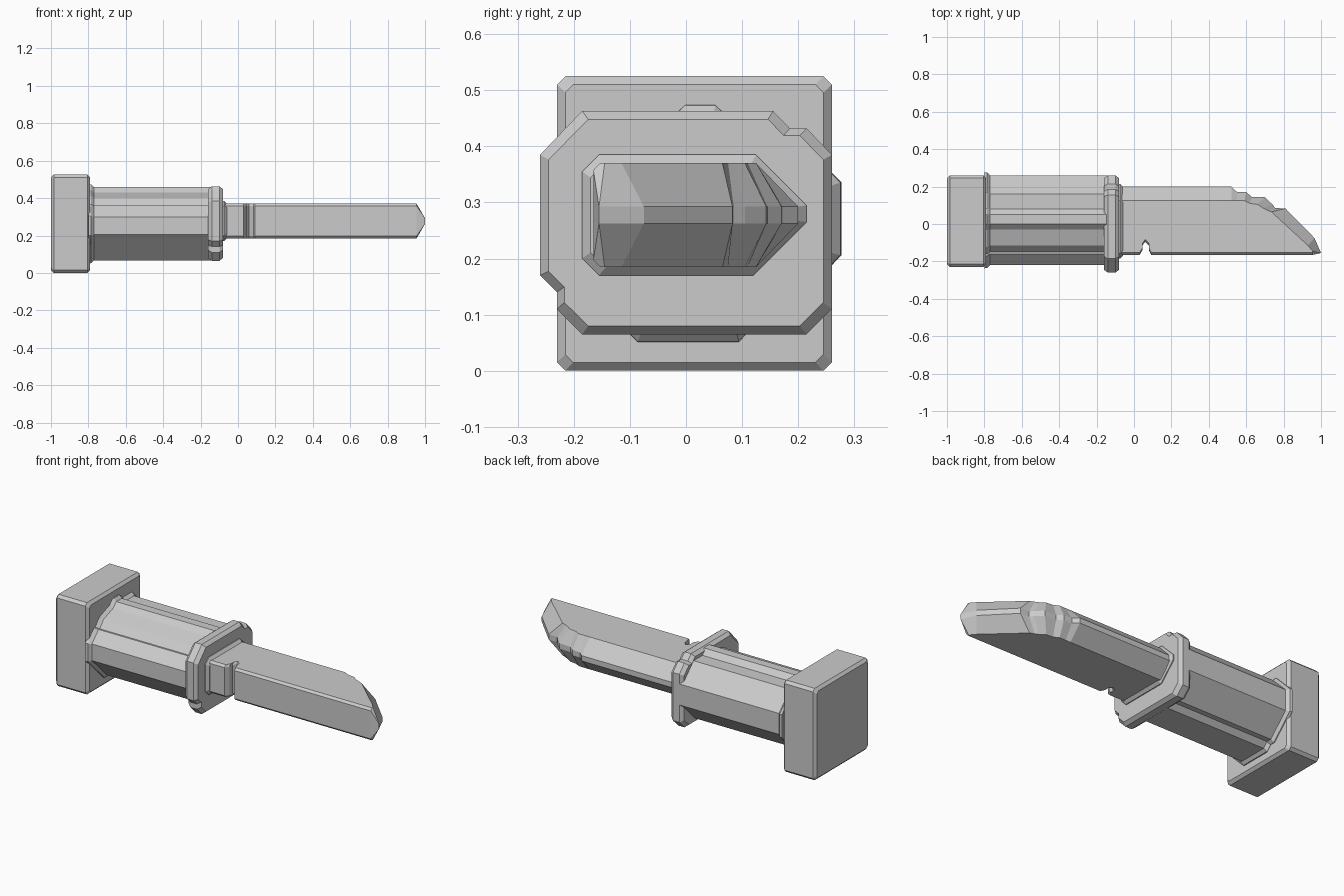
import bpy, bmesh

if "Cube" in bpy.data.objects:
    bpy.data.objects.remove(bpy.data.objects["Cube"], do_unlink=True)

GREY = (0.6, 0.6, 0.6, 1)
steel = bpy.data.materials.new("plain grey")
steel.diffuse_color = GREY
steel.use_nodes = True
steel.node_tree.nodes["Principled BSDF"].inputs["Base Color"].default_value = GREY


def loft(name, rings):
    """Skin closed rings of equal length and cap both ends."""
    bm = bmesh.new()
    loops = [[bm.verts.new(p) for p in ring] for ring in rings]
    n = len(loops[0])
    for a, b in zip(loops, loops[1:]):
        for i in range(n):
            j = (i + 1) % n
            bm.faces.new((a[i], a[j], b[j], b[i]))
    bm.faces.new(loops[0][::-1])
    bm.faces.new(loops[-1])
    bmesh.ops.recalc_face_normals(bm, faces=bm.faces[:])
    mesh = bpy.data.meshes.new(name)
    bm.to_mesh(mesh)
    bm.free()
    mesh.materials.append(steel)
    ob = bpy.data.objects.new(name, mesh)
    bpy.context.collection.objects.link(ob)
    return ob


def along_x(name, section, stations):
    """Loft a (y, z) section along x; each station is (x, outward growth)."""
    ys, zs = zip(*section)
    cy, cz = (min(ys) + max(ys)) / 2, (min(zs) + max(zs)) / 2
    hy, hz = max(ys) - cy, max(zs) - cz
    rings = []
    for x, grow in stations:
        rings.append([(x, cy + (y - cy) * (1 + grow / hy),
                       cz + (z - cz) * (1 + grow / hz)) for y, z in section])
    return loft(name, rings)


# Pommel: chamfered block
B = 0.015
pommel = [(-0.23, B), (-0.23 + B, 0), (0.26 - B, 0), (0.26, B),
          (0.26, 0.525 - B), (0.26 - B, 0.525), (-0.23 + B, 0.525), (-0.23, 0.525 - B)]
along_x("pommel", pommel, [(-1, -B), (-1 + B, 0), (-0.79 - B, 0), (-0.79, -B)])

# Grip: faceted bar with stepped ridges, flared where it meets the pommel
grip = [(-0.22, 0.205), (-0.22, 0.30), (-0.16, 0.36), (-0.15, 0.36), (-0.115, 0.40),
        (-0.03, 0.43), (0, 0.458), (0.05, 0.458), (0.08, 0.43), (0.16, 0.43),
        (0.19, 0.40), (0.26, 0.33), (0.26, 0.21), (0.145, 0.095), (0.115, 0.095),
        (0.09, 0.067), (-0.08, 0.067)]
along_x("grip", grip, [(-0.80, 0.017), (-0.785, 0.015), (-0.77, 0), (-0.13, 0)])

# Guard: clipped plate with two notched corners
guard = [(-0.185, 0.463), (0.155, 0.463), (0.185, 0.432), (0.215, 0.432), (0.26, 0.385),
         (0.26, 0.11), (0.215, 0.065), (-0.185, 0.065), (-0.23, 0.11), (-0.23, 0.14),
         (-0.26, 0.17), (-0.26, 0.385)]
along_x("guard", guard, [(-0.16, -B), (-0.14, 0), (-0.10, 0), (-0.08, -B)])

# Collar between guard and blade
collar = [(-0.155, 0.385), (0.125, 0.385), (0.215, 0.295), (0.215, 0.265),
          (0.12, 0.17), (-0.155, 0.17), (-0.185, 0.2), (-0.185, 0.355)]
along_x("collar", collar, [(-0.09, 0), (-0.075, 0), (-0.06, -B)])

# Blade: (outer x, outer y, flat x, flat y) along the chipped spine and tip
spine = [(-0.08, 0.2, -0.08, 0.125), (0.52, 0.2, 0.52, 0.125), (0.55, 0.172, 0.55, 0.125),
         (0.60, 0.17, 0.59, 0.125), (0.63, 0.145, 0.62, 0.11), (0.70, 0.143, 0.66, 0.105),
         (0.74, 0.105, 0.69, 0.085), (0.755, 0.085, 0.71, 0.075), (0.81, 0.083, 0.735, 0.065),
         (0.965, -0.075, 0.93, -0.115), (1.0, -0.155, 0.955, -0.145)]
# Straight edge with the finger notch, running back to the guard
edge = [(0.955, -0.165), (0.092, -0.165), (0.08, -0.14), (0.08, -0.115), (0.06, -0.095),
        (0.045, -0.115), (0.045, -0.14), (0.03, -0.165), (-0.08, -0.165)]
profile = [(*p, 0.015) for p in spine]
profile += [(x, y, x, y + 0.012, 0.08) for x, y in edge]
MID, HALF = 0.2775, 0.0925
rings = [[(fx, fy, MID - HALF) for _, _, fx, fy, _ in profile],
         [(ox, oy, MID - h) for ox, oy, _, _, h in profile],
         [(ox, oy, MID + h) for ox, oy, _, _, h in profile],
         [(fx, fy, MID + HALF) for _, _, fx, fy, _ in profile]]
loft("blade", rings)
